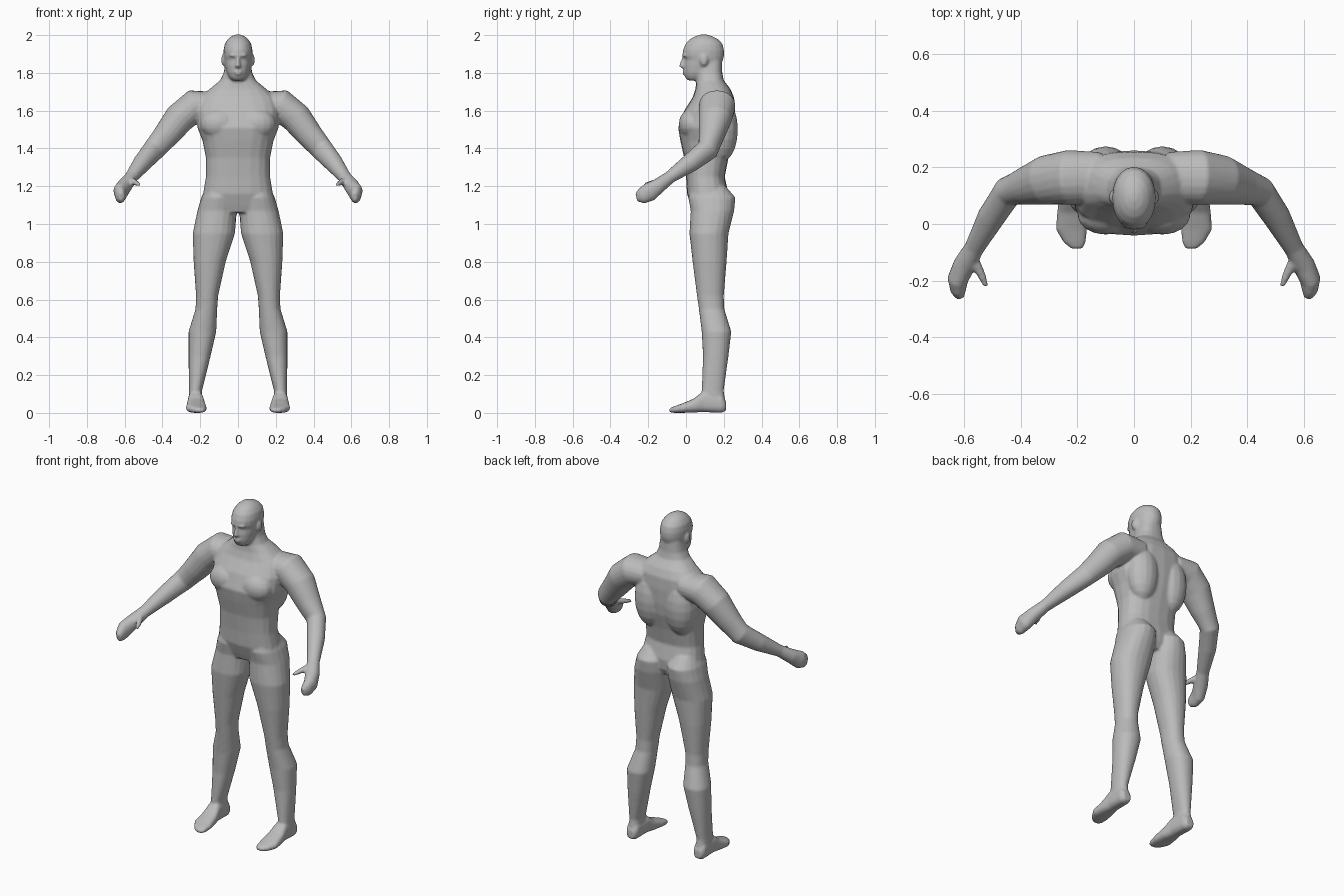
import bpy, bmesh, math
from mathutils import Vector, Matrix

SIDES = 20
bm = bmesh.new()


def loft(sections, power=2.3):
    """Closed skin through rounded sections given as (centre, half axis, half axis)."""
    rings = []
    for c, u, v in sections:
        ring = []
        for i in range(SIDES):
            a = 2 * math.pi * i / SIDES
            ca, sa = math.cos(a), math.sin(a)
            p = math.copysign(abs(ca) ** (2 / power), ca)
            q = math.copysign(abs(sa) ** (2 / power), sa)
            ring.append(bm.verts.new(c + u * p + v * q))
        rings.append(ring)
    for r0, r1 in zip(rings, rings[1:]):
        for i in range(SIDES):
            j = (i + 1) % SIDES
            bm.faces.new((r0[i], r0[j], r1[j], r1[i]))
    bm.faces.new(rings[0][::-1])
    bm.faces.new(rings[-1])


def level(z, x0, x1, y0, y1):
    """Horizontal section from its extents."""
    return (Vector(((x0 + x1) / 2, (y0 + y1) / 2, z)),
            Vector(((x1 - x0) / 2, 0, 0)), Vector((0, (y1 - y0) / 2, 0)))


def slice_y(y, x0, x1, z0, z1):
    """Upright section facing front, from its extents."""
    return (Vector(((x0 + x1) / 2, y, (z0 + z1) / 2)),
            Vector(((x1 - x0) / 2, 0, 0)), Vector((0, 0, (z1 - z0) / 2)))


def limb(path, s):
    """Sections square to a path of (x, y, z, sideways radius, upright radius)."""
    pts = [Vector((p[0] * s, p[1], p[2])) for p in path]
    out = []
    for i, p in enumerate(path):
        t = (pts[min(i + 1, len(pts) - 1)] - pts[max(i - 1, 0)]).normalized()
        side = t.cross(Vector((0, 0, 1))).normalized()
        out.append((pts[i], side * p[3], side.cross(t) * p[4]))
    return out


def blob(centre, radii):
    bmesh.ops.create_uvsphere(bm, u_segments=16, v_segments=10, radius=1,
                              matrix=Matrix.Translation(centre) @ Matrix.Diagonal((*radii, 1)))


# torso and neck: height, half width, front, back
torso = [(1.06, .12, .04, .20), (1.10, .17, .025, .22), (1.16, .185, .005, .225),
         (1.25, .17, 0, .205), (1.35, .17, -.01, .225), (1.44, .188, -.03, .25),
         (1.51, .215, -.042, .258), (1.60, .22, -.01, .26), (1.67, .20, .035, .255),
         (1.715, .15, .05, .235), (1.76, .095, .055, .20), (1.80, .076, .055, .192),
         (1.86, .066, .06, .19)]
loft([level(z, -w, w, f, b) for z, w, f, b in torso], 2.5)

# head
head = [(1.76, .03, .01, .08), (1.775, .046, -.004, .12), (1.80, .060, -.011, .16),
        (1.84, .069, -.012, .185), (1.87, .074, -.006, .197), (1.89, .076, -.018, .202),
        (1.92, .077, -.017, .202), (1.955, .07, -.002, .193), (1.98, .053, .022, .168),
        (1.995, .034, .05, .138), (2.003, .012, .08, .11)]
loft([level(z, -w, w, f, b) for z, w, f, b in head], 2.1)

# nose, brow and lips
loft([level(1.885, -.008, .008, -.02, .02), level(1.85, -.012, .012, -.033, .02),
      level(1.835, -.017, .017, -.037, .02), level(1.825, -.012, .012, -.022, .02)])
blob((0, -.005, 1.893), (.05, .016, .009))
blob((0, -.009, 1.806), (.024, .011, .005))
blob((0, -.008, 1.794), (.02, .011, .005))

for s in (-1, 1):
    # ear, shoulder blade and chest muscle
    blob((s * .077, .095, 1.868), (.012, .022, .032))
    blob((s * .10, .19, 1.50), (.095, .085, .17))
    blob((s * .10, .03, 1.53), (.10, .068, .08))

    # arm and curled hand
    limb_path = [(.12, .165, 1.63, .09, .07), (.23, .165, 1.625, .097, .088),
                 (.31, .155, 1.56, .088, .082), (.38, .135, 1.47, .068, .070),
                 (.445, .115, 1.395, .054, .061), (.505, .025, 1.325, .049, .050),
                 (.565, -.085, 1.248, .035, .033), (.60, -.145, 1.203, .040, .040),
                 (.623, -.195, 1.168, .037, .050), (.622, -.235, 1.148, .028, .042),
                 (.615, -.262, 1.142, .014, .024)]
    loft(limb(limb_path, s), 2.1)
    # thumb
    loft(limb([(.58, -.11, 1.235, .024, .022), (.555, -.15, 1.225, .018, .017),
               (.535, -.19, 1.215, .014, .013), (.523, -.222, 1.208, .008, .008)], s), 2)

    # leg: height, inner, outer, front, back
    leg = [(1.20, .04, .165, .03, .21), (1.14, .008, .195, .012, .262),
           (1.07, .006, .215, .025, .255), (.95, .016, .24, .018, .225),
           (.80, .065, .235, .035, .215), (.62, .105, .222, .058, .20),
           (.55, .11, .225, .068, .203), (.43, .115, .262, .083, .24),
           (.30, .145, .262, .09, .225), (.12, .19, .26, .083, .20), (.04, .19, .26, .085, .21)]
    loft([level(z, s * a, s * b, f, k) for z, a, b, f, k in leg], 2.2)

    # foot: depth, inner, outer, bottom, top
    foot = [(.212, .20, .25, .012, .06), (.19, .188, .262, 0, .10), (.09, .182, .265, .004, .115),
            (.04, .172, .272, .002, .075), (-.02, .166, .276, 0, .05),
            (-.065, .17, .25, 0, .034), (-.088, .182, .222, .004, .024)]
    loft([slice_y(y, s * a, s * b, lo, hi) for y, a, b, lo, hi in foot], 2.6)

# fuse all parts into one continuous skin
bmesh.ops.recalc_face_normals(bm, faces=bm.faces)
mesh = bpy.data.meshes.new("body")
bm.to_mesh(mesh)
bm.free()
body = bpy.data.objects.new("body", mesh)
bpy.context.collection.objects.link(body)

skin = bpy.data.materials.new("plain grey")
skin.diffuse_color = (.5, .5, .5, 1)
mesh.materials.append(skin)

fuse = body.modifiers.new("fuse", 'REMESH')
fuse.mode = 'VOXEL'
fuse.voxel_size = .007
fuse.use_smooth_shade = True
soften = body.modifiers.new("soften", 'SMOOTH')
soften.factor = .5
soften.iterations = 5
